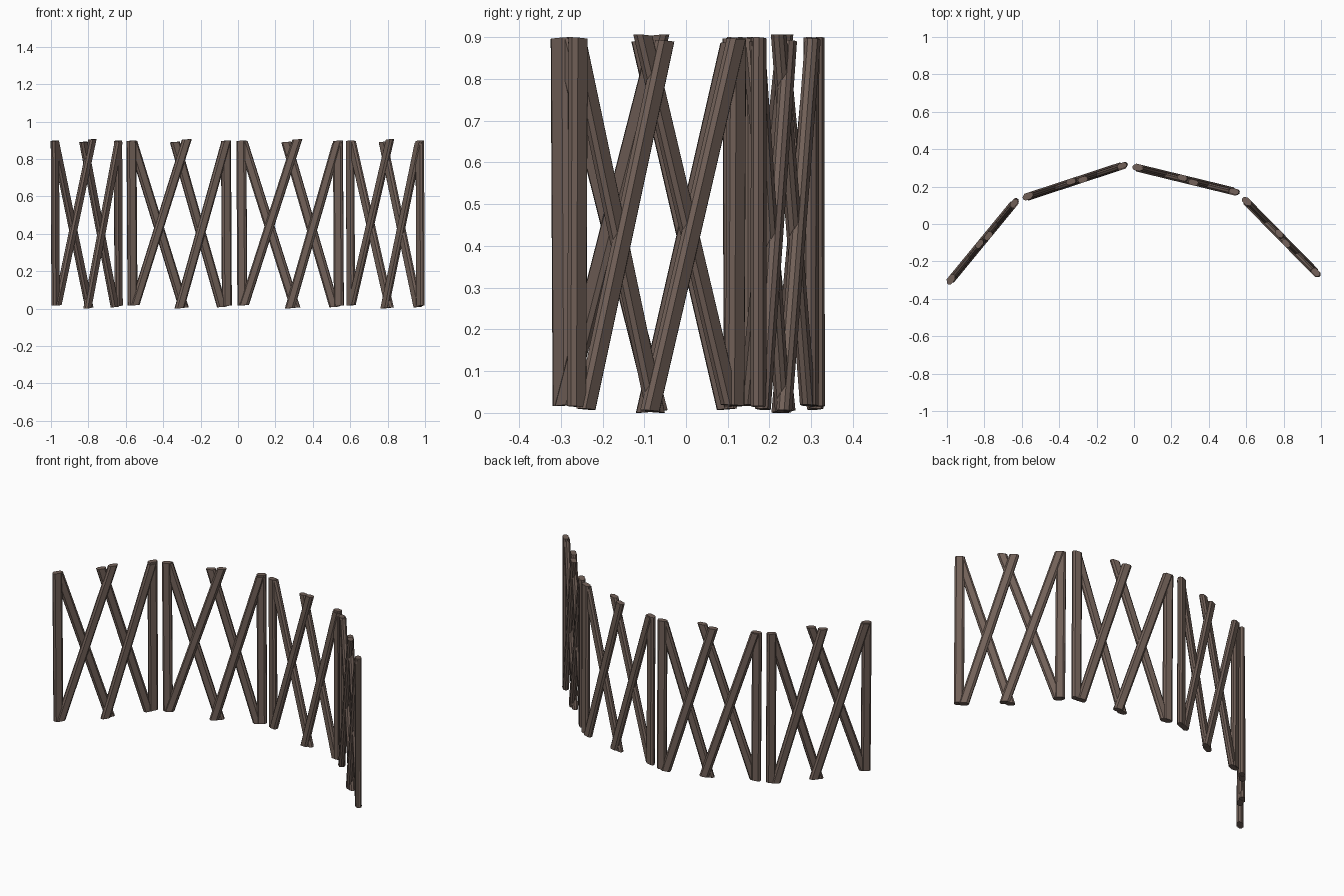
import bpy, bmesh
from math import cos, sin, radians

if "Cube" in bpy.data.objects:
    bpy.data.objects.remove(bpy.data.objects["Cube"])

wood = bpy.data.materials.new("brown_wood")
wood.diffuse_color = (0.165, 0.117, 0.097, 1)
wood.use_nodes = True
wood.node_tree.nodes["Principled BSDF"].inputs["Base Color"].default_value = wood.diffuse_color

# half section of a stick: rounded flat bar, wide along the panel
HALF_W, HALF_D = 0.026, 0.0155
SECTION = [(1, .4), (.62, 1), (-.62, 1), (-1, .4),
           (-1, -.4), (-.62, -1), (.62, -1), (1, -.4)]


def stick(name, bottom, top, side, parent):
    """Level-cut bar between two (u, z) points in the panel plane."""
    bm = bmesh.new()
    rings = []
    for u, z in (bottom, top):
        # the cut dips very slightly toward one edge
        rings.append([bm.verts.new((u + a * HALF_W, side + b * HALF_D,
                                    z + a * 0.002)) for a, b in SECTION])
    n = len(SECTION)
    for i in range(n):
        j = (i + 1) % n
        bm.faces.new((rings[0][i], rings[0][j], rings[1][j], rings[1][i]))
    bm.faces.new(rings[0][::-1])
    bm.faces.new(rings[1])
    bmesh.ops.recalc_face_normals(bm, faces=bm.faces)
    mesh = bpy.data.meshes.new(name)
    bm.to_mesh(mesh)
    bm.free()
    mesh.materials.append(wood)
    ob = bpy.data.objects.new(name, mesh)
    bpy.context.collection.objects.link(ob)
    x, y, angle = parent
    ob.location = (x, y, 0)
    ob.rotation_euler.z = radians(angle)


# one panel: two uprights and two crossed pairs of sticks
STICKS = [
    ("left_post", (-.262, .018), (-.268, .898), 0),
    ("right_post", (.269, .015), (.264, .898), 0),
    ("left_rising_brace", (-.252, .018), (.042, .905), -.005),
    ("left_falling_brace", (.028, .005), (-.262, .895), .005),
    ("right_falling_brace", (.243, .009), (-.022, .891), .005),
    ("right_rising_brace", (0, .002), (.262, .888), -.005),
]

# panels along the curve: centre x, centre y, turn
PANELS = [(-.809, -.093, 50.6), (-.315, .229, 18.2),
          (.278, .237, -13.7), (.787, -.070, -45.5)]

for k, panel in enumerate(PANELS, 1):
    for name, bottom, top, side in STICKS:
        stick(f"panel_{k}_{name}", bottom, top, side, panel)
